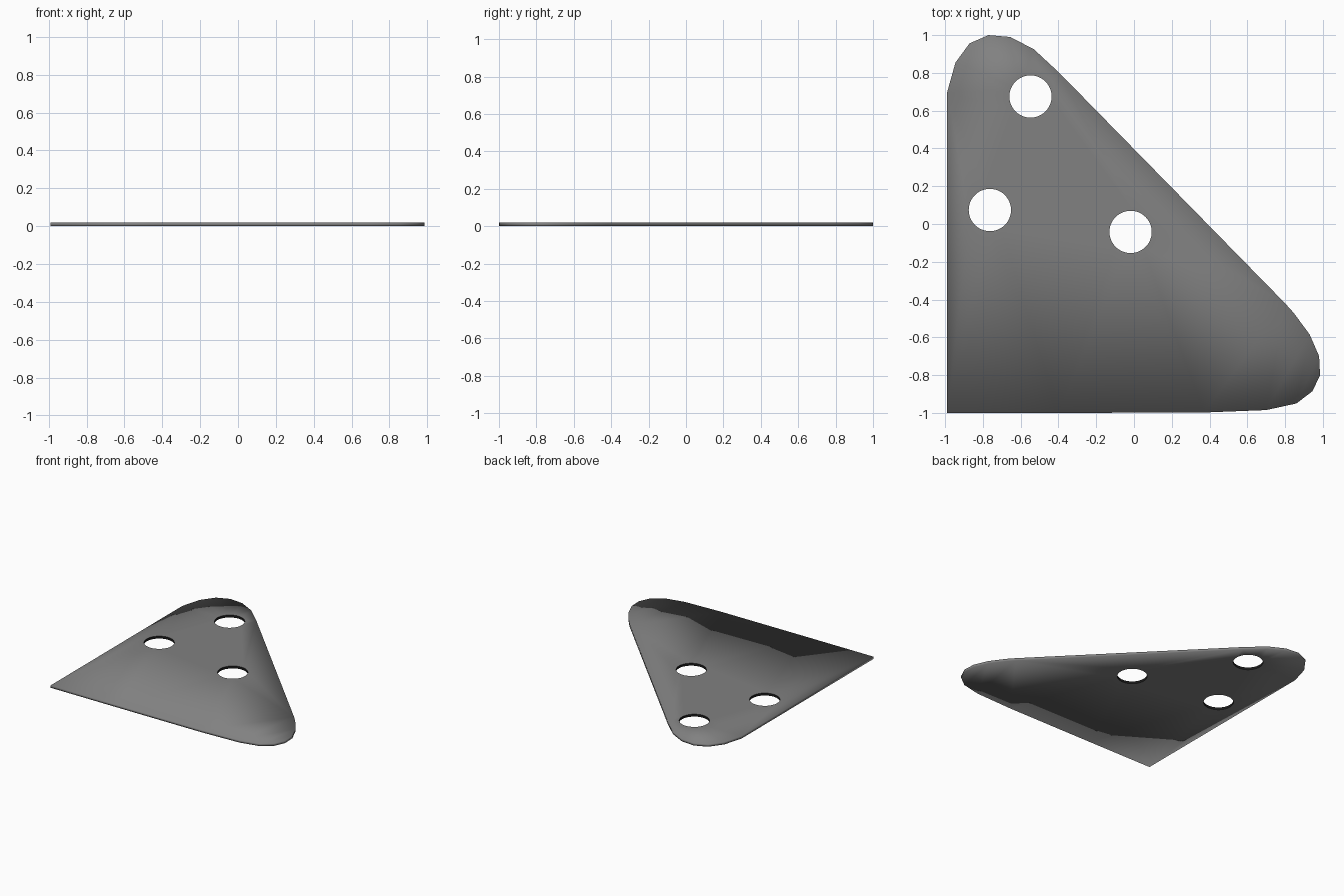
import bpy, bmesh, math

if "Cube" in bpy.data.objects:
    bpy.data.objects.remove(bpy.data.objects["Cube"])

THICK = 0.02
# Outer profile: square corner plus two rounded corners, counter-clockwise
OUTLINE = [(-0.99, -1.0), (-0.4, -1.0), (0.37, -0.998), (0.70, -0.985), (0.86, -0.95),
           (0.945, -0.885), (0.985, -0.80), (0.98, -0.70), (0.93, -0.585),
           (0.845, -0.47), (0.80, -0.42), (-0.395, 0.80), (-0.53, 0.925),
           (-0.655, 0.99), (-0.77, 1.0), (-0.87, 0.957), (-0.945, 0.855), (-0.99, 0.695)]
HOLES = [(-0.548, 0.675), (-0.763, 0.074), (-0.018, -0.042)]
HOLE_R, HOLE_SIDES = 0.112, 48

bm = bmesh.new()


def add_loop(points):
    verts = [bm.verts.new((x, y, 0)) for x, y in points]
    return [bm.edges.new((v, verts[(i + 1) % len(verts)])) for i, v in enumerate(verts)]


def on_hole(verts):
    return all(any(abs(math.dist(v.co.xy, h) - HOLE_R) < 1e-4 for h in HOLES) for v in verts)


def material(name, value):
    mat = bpy.data.materials.new(name)
    mat.diffuse_color = (value, value, value, 1)
    mat.use_nodes = True
    mat.node_tree.nodes["Principled BSDF"].inputs["Base Color"].default_value = mat.diffuse_color
    return mat


# Outline and hole loops, filled as one flat sheet
edges = add_loop(OUTLINE)
for cx, cy in HOLES:
    edges += add_loop([(cx + HOLE_R * math.cos(math.tau * i / HOLE_SIDES),
                        cy + HOLE_R * math.sin(math.tau * i / HOLE_SIDES))
                       for i in range(HOLE_SIDES)])
bmesh.ops.triangle_fill(bm, edges=edges, use_beauty=True, use_dissolve=False)

# Thicken the sheet into a closed plate
res = bmesh.ops.extrude_face_region(bm, geom=bm.faces[:], use_keep_orig=True)
top = [g for g in res["geom"] if isinstance(g, bmesh.types.BMVert)]
bmesh.ops.translate(bm, verts=top, vec=(0, 0, THICK))
bmesh.ops.recalc_face_normals(bm, faces=bm.faces[:])

# Smooth outer rim, crisp hole rims with black walls
for f in bm.faces:
    f.smooth = True
    f.material_index = int(abs(f.normal.z) < 0.5 and on_hole(f.verts))
for e in bm.edges:
    if on_hole(e.verts) and e.calc_face_angle(0) > 1.0:
        e.smooth = False

mesh = bpy.data.meshes.new("gusset_plate")
bm.to_mesh(mesh)
bm.free()
mesh.materials.append(material("dark_grey", 0.22))
mesh.materials.append(material("black", 0.01))
plate = bpy.data.objects.new("gusset_plate", mesh)
bpy.context.collection.objects.link(plate)
